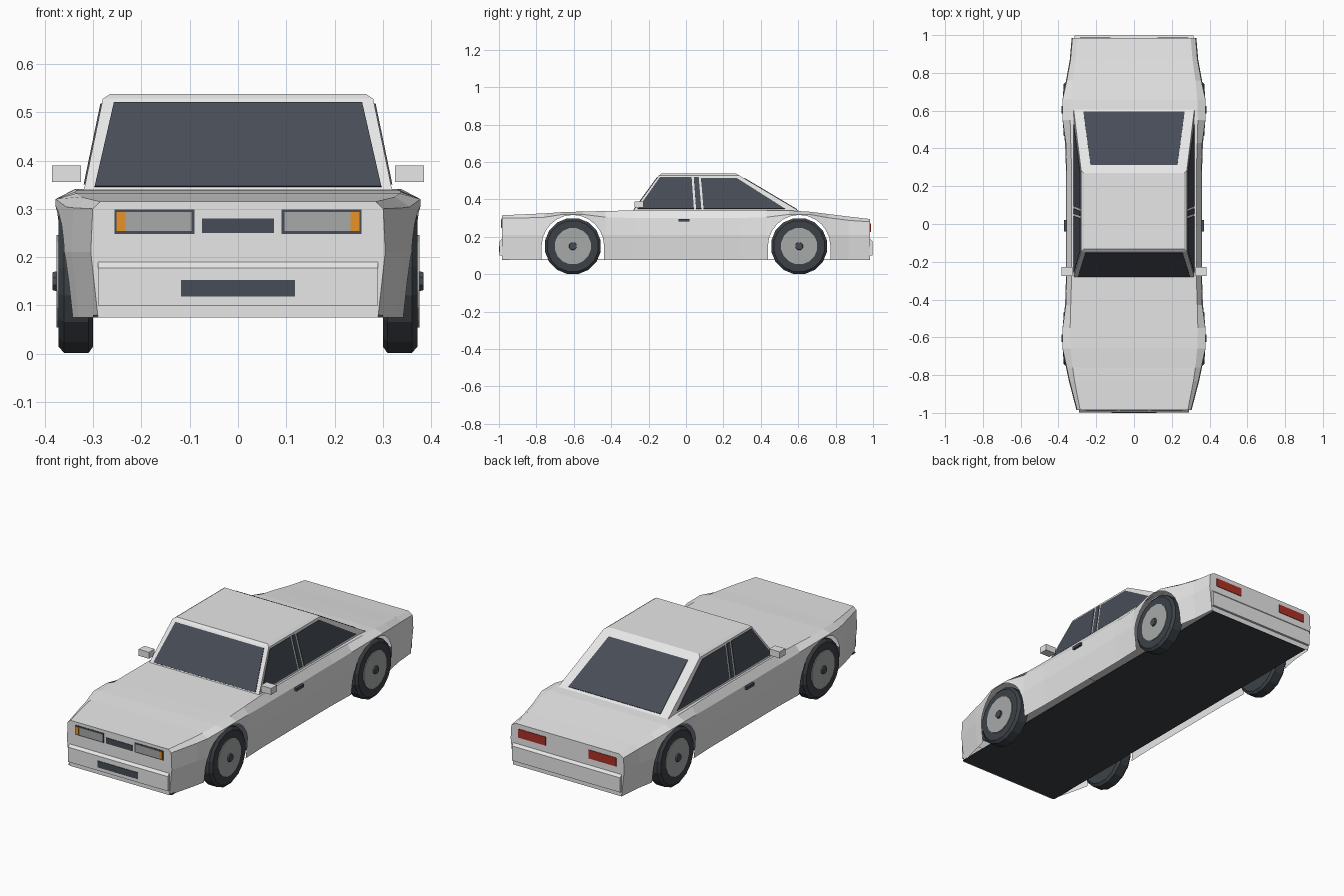
import bpy, bmesh, math
from mathutils import Vector

if "Cube" in bpy.data.objects:
    bpy.data.objects.remove(bpy.data.objects["Cube"], do_unlink=True)


def material(name, rgb):
    m = bpy.data.materials.new(name)
    m.use_nodes = True
    m.diffuse_color = (*rgb, 1)
    m.node_tree.nodes["Principled BSDF"].inputs["Base Color"].default_value = (*rgb, 1)
    return m


PAINT = material("pale grey paint", (0.8, 0.8, 0.8))
GLASS = material("dark glass", (0.063, 0.073, 0.095))
RUBBER = material("black rubber", (0.045, 0.053, 0.062))
METAL = material("grey metal", (0.38, 0.4, 0.39))
AMBER = material("amber", (0.8, 0.29, 0.02))
RED = material("tail red", (0.42, 0.03, 0.02))


def build(name, verts, faces, mat):
    bm = bmesh.new()
    vs = [bm.verts.new(v) for v in verts]
    for f in faces:
        bm.faces.new([vs[i] for i in f])
    bmesh.ops.recalc_face_normals(bm, faces=bm.faces)
    me = bpy.data.meshes.new(name)
    bm.to_mesh(me)
    bm.free()
    me.materials.append(mat)
    ob = bpy.data.objects.new(name, me)
    bpy.context.collection.objects.link(ob)
    return ob


def loft(name, rings, mat):
    """Skin a list of equal rings and cap both ends."""
    n = len(rings[0])
    faces = [tuple(range(n)), tuple(range((len(rings) - 1) * n, len(rings) * n))]
    for r in range(len(rings) - 1):
        for i in range(n):
            j = (i + 1) % n
            faces.append((r * n + i, r * n + j, r * n + n + j, r * n + n + i))
    return build(name, [p for ring in rings for p in ring], faces, mat)


def box(name, x, y, z, mat):
    return loft(name, [[(x[0], y[0], h), (x[1], y[0], h), (x[1], y[1], h), (x[0], y[1], h)] for h in z], mat)


def plate(name, pts, mat, out=0.003):
    """Thin panel laid on a surface; points run anticlockwise seen from outside."""
    pts = [Vector(p) for p in pts]
    n = (pts[1] - pts[0]).cross(pts[2] - pts[0]).normalized()
    return loft(name, [[p - n * 0.003 for p in pts], [p + n * out for p in pts]], mat)


def end_plate(name, x, z, y, mat, out=0.003):
    a, b = x if y < 0 else x[::-1]
    plate(name, [(a, y, z[0]), (b, y, z[0]), (b, y, z[1]), (a, y, z[1])], mat, out)


# Body: stations of (y, half width, crease half width, shoulder height, top height)
stations = [
    (-0.985, 0.305, 0.285, 0.3, 0.315), (-0.83, 0.345, 0.315, 0.302, 0.322),
    (-0.76, 0.36, 0.325, 0.304, 0.325), (-0.66, 0.382, 0.335, 0.32, 0.332),
    (-0.55, 0.382, 0.338, 0.32, 0.335), (-0.43, 0.365, 0.335, 0.305, 0.338),
    (-0.28, 0.36, 0.33, 0.3, 0.341), (0.28, 0.36, 0.33, 0.3, 0.341),
    (0.43, 0.365, 0.335, 0.305, 0.341), (0.55, 0.382, 0.338, 0.32, 0.341),
    (0.66, 0.382, 0.335, 0.32, 0.334), (0.76, 0.36, 0.325, 0.302, 0.322),
    (0.87, 0.34, 0.31, 0.288, 0.308), (0.985, 0.33, 0.3, 0.28, 0.295)]
rings = []
for y, w, c, zs, zt in stations:
    half = [(w - 0.015, 0.075), (w, 0.21), (w - 0.004, zs), (c, zt)]
    rings.append([(x, y, z) for x, z in half] + [(-x, y, z) for x, z in reversed(half)])
body = loft("body", rings, PAINT)

# Wheel arches: a round top over straight sides, cut through the shell
AXLE, HUB_Z, ARCH = 0.605, 0.15, 0.167
cutters = []
for s in (-1, 1):
    prof = [(-ARCH, -0.1), (ARCH, -0.1)]
    prof += [(ARCH * math.cos(math.pi * k / 12), HUB_Z + ARCH * math.sin(math.pi * k / 12)) for k in range(13)]
    cut = loft("arch_cutter", [[(x, s * AXLE + y, z) for y, z in prof] for x in (-0.6, 0.6)], PAINT)
    cut.hide_render = True
    mod = body.modifiers.new("arch", "BOOLEAN")
    mod.operation, mod.solver, mod.object = "DIFFERENCE", "EXACT", cut
    cutters.append(cut)
bpy.context.view_layer.update()
bm = bmesh.new()
bm.from_object(body, bpy.context.evaluated_depsgraph_get())
bm.normal_update()
# Open the shell underneath and inside the arches
hidden = [f for f in bm.faces if abs(f.normal.x) < 0.001 and f.normal.z < 0.01
          and abs(f.calc_center_median().y) < 0.97]
bmesh.ops.delete(bm, geom=hidden, context="FACES")
body.modifiers.clear()
bm.to_mesh(body.data)
bm.free()
for cut in cutters:
    bpy.data.objects.remove(cut, do_unlink=True)

box("floor", (-0.3, 0.3), (-0.98, 0.98), (0.075, 0.08), RUBBER)

# Cabin
Z0, Z1 = 0.335, 0.528


def rect(w, y0, y1, z):
    return [(-w, y0, z), (w, y0, z), (w, y1, z), (-w, y1, z)]


loft("cabin", [rect(0.32, -0.285, 0.61, Z0), rect(0.28, -0.145, 0.285, Z1),
               rect(0.265, -0.132, 0.27, 0.538)], PAINT)


def lerp(a, b, z):
    return a + (b - a) * (z - Z0) / (Z1 - Z0)


def screen(name, low, high, y0, y1, s):
    pts = [(-low[0], low[1]), (low[0], low[1]), (high[0], high[1]), (-high[0], high[1])]
    plate(name, [(s * x, lerp(y0, y1, z), z) for x, z in pts], GLASS)


screen("windshield", (0.297, 0.345), (0.257, 0.52), -0.285, -0.145, 1)
screen("rear_window", (0.268, 0.345), (0.23, 0.512), 0.61, 0.285, -1)

# Side glass as (y, z) outlines, split by two slim posts
side_glass = {
    "front_side_window": [(-0.258, 0.35), (0.042, 0.35), (0.03, 0.518), (-0.14, 0.518)],
    "door_post_trim": [(0.054, 0.35), (0.082, 0.35), (0.068, 0.518), (0.042, 0.518)],
    "rear_side_window": [(0.094, 0.35), (0.53, 0.35), (0.27, 0.515), (0.08, 0.515)]}
for s, side in ((1, "left"), (-1, "right")):
    for name, pts in side_glass.items():
        ring = [(s * lerp(0.32, 0.28, z), y, z) for y, z in pts]
        plate(side + "_" + name, ring[::s], GLASS)
    box(side + "_mirror", sorted((s * 0.325, s * 0.385)), (-0.275, -0.228), (0.356, 0.39), PAINT)
    box(side + "_door_handle", sorted((s * 0.35, s * 0.37)), (-0.04, 0.02), (0.281, 0.296), GLASS)

# Bumpers with a sloped upper edge
for s, w, name in ((-1, 0.29, "front_bumper"), (1, 0.315, "rear_bumper")):
    prof = [(0.98, 0.1), (0.997, 0.1), (0.997, 0.177), (0.98, 0.195)]
    loft(name, [[(x, s * y, z) for y, z in prof] for x in (-w, w)], PAINT)

# Nose and tail details
end_plate("grille", (-0.075, 0.075), (0.25, 0.28), -0.985, GLASS)
end_plate("number_plate", (-0.118, 0.118), (0.118, 0.152), -0.997, GLASS)
for s, side in ((1, "left"), (-1, "right")):
    for name, x, z, y, mat, out in (
            ("headlight_frame", (0.09, 0.256), (0.248, 0.299), -0.985, GLASS, 0.002),
            ("headlight", (0.096, 0.233), (0.254, 0.293), -0.985, METAL, 0.004),
            ("indicator", (0.233, 0.252), (0.254, 0.293), -0.985, AMBER, 0.005),
            ("tail_light", (0.125, 0.285), (0.225, 0.27), 0.985, RED, 0.003)):
        end_plate(side + "_" + name, sorted((s * x[0], s * x[1])), z, y, mat, out)


# Wheels
def disc(name, s, y, prof, mat, sides=16):
    rings = [[(s * x, y + r * math.cos(math.tau * (k + 0.5) / sides), HUB_Z + r * math.sin(math.tau * (k + 0.5) / sides))
              for k in range(sides)] for x, r in prof]
    loft(name, rings, mat)


for s, side in ((1, "left"), (-1, "right")):
    for y, end in ((-AXLE, "front"), (AXLE, "rear")):
        tag = end + "_" + side
        disc(tag + "_tyre", s, y, [(0.3, 0.138), (0.31, 0.152), (0.36, 0.152), (0.372, 0.138)], RUBBER)
        disc(tag + "_rim", s, y, [(0.36, 0.098), (0.376, 0.098)], METAL)
        disc(tag + "_hub_cap", s, y, [(0.37, 0.024), (0.384, 0.02)], GLASS, 8)
